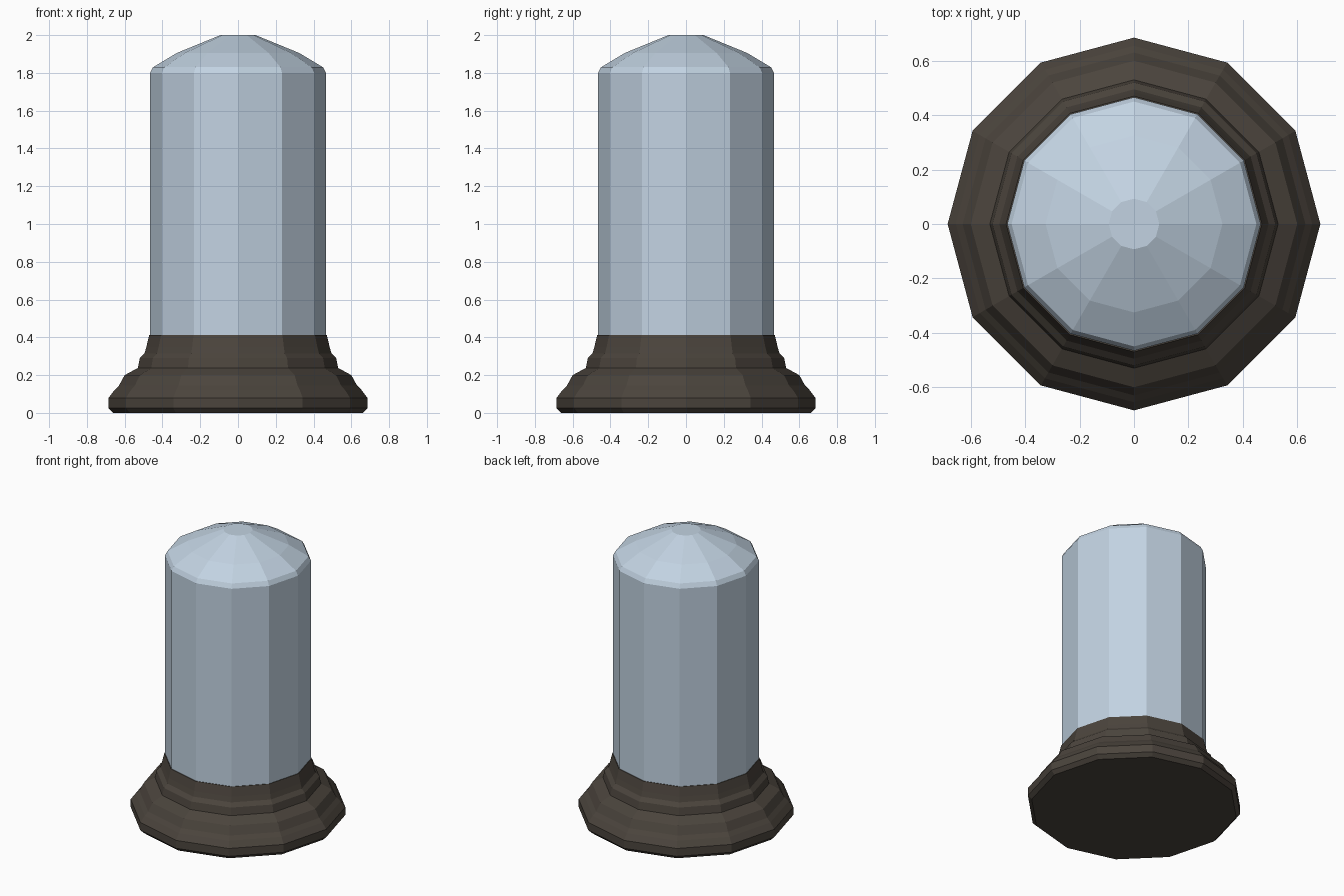
import bpy
import bmesh
from math import cos, sin, tau

cube = bpy.data.objects.get("Cube")
if cube:
    bpy.data.objects.remove(cube, do_unlink=True)

SIDES = 12


def make_material(name, color):
    mat = bpy.data.materials.new(name)
    mat.use_nodes = True
    mat.diffuse_color = color
    mat.node_tree.nodes["Principled BSDF"].inputs["Base Color"].default_value = color
    return mat


def lathe(name, profile, mat):
    """Turn a (radius, height) profile around z and cap both ends."""
    bm = bmesh.new()
    rings = [[bm.verts.new((r * cos(tau * i / SIDES), r * sin(tau * i / SIDES), z))
              for i in range(SIDES)] for r, z in profile]
    for low, high in zip(rings, rings[1:]):
        for i in range(SIDES):
            j = (i + 1) % SIDES
            bm.faces.new((low[i], low[j], high[j], high[i]))
    bm.faces.new(rings[0][::-1])
    bm.faces.new(rings[-1])
    mesh = bpy.data.meshes.new(name)
    bm.to_mesh(mesh)
    bm.free()
    mesh.materials.append(mat)
    obj = bpy.data.objects.new(name, mesh)
    bpy.context.collection.objects.link(obj)
    return obj


dark_bronze = make_material("dark bronze", (0.07, 0.058, 0.046, 1))
pale_blue = make_material("pale blue glass", (0.54, 0.65, 0.76, 1))

# Stepped moulded foot
lathe("base", [(0.66, 0), (0.685, 0.025), (0.685, 0.08), (0.655, 0.12),
               (0.63, 0.145), (0.60, 0.20), (0.53, 0.238), (0.52, 0.29),
               (0.495, 0.315), (0.485, 0.35), (0.47, 0.413)], dark_bronze)

# Straight cover with a shallow faceted dome
lathe("glass_dome", [(0.466, 0.40), (0.466, 1.80), (0.45, 1.83),
                     (0.325, 1.905), (0.093, 2.0)], pale_blue)
